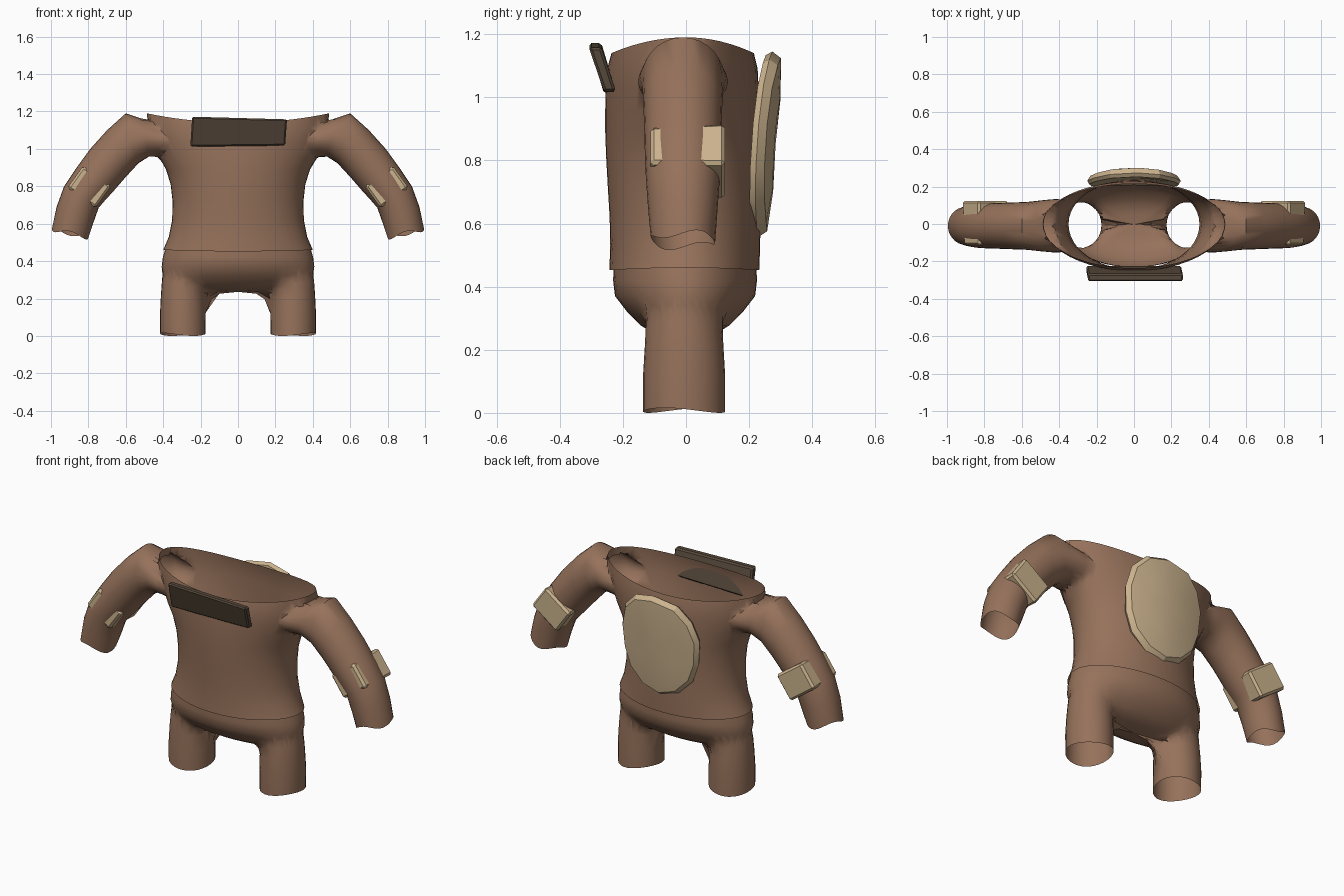
import bpy, bmesh, math
from mathutils import Vector

if "Cube" in bpy.data.objects:
    bpy.data.objects.remove(bpy.data.objects["Cube"])


def material(name, rgb):
    m = bpy.data.materials.new(name)
    m.diffuse_color = (*rgb, 1)
    m.use_nodes = True
    m.node_tree.nodes["Principled BSDF"].inputs["Base Color"].default_value = m.diffuse_color
    return m


BROWN = material("warm brown", (0.305, 0.168, 0.105))
TAN = material("pale tan", (0.60, 0.45, 0.27))
DARK = material("dark brown", (0.095, 0.067, 0.044))


def to_object(name, bm, mats, smooth=None):
    bmesh.ops.recalc_face_normals(bm, faces=bm.faces)
    me = bpy.data.meshes.new(name)
    bm.to_mesh(me)
    bm.free()
    ob = bpy.data.objects.new(name, me)
    bpy.context.collection.objects.link(ob)
    for m in mats:
        me.materials.append(m)
    if smooth:
        shade(ob, smooth)
    return ob


def shade(ob, angle):
    bpy.ops.object.select_all(action='DESELECT')
    ob.select_set(True)
    bpy.context.view_layer.objects.active = ob
    bpy.ops.object.shade_smooth_by_angle(angle=math.radians(angle))


def loft(name, rings, start_cap, end_cap, mats, smooth=None):
    """Skin closed rings; caps are fans carrying the given material index."""
    bm = bmesh.new()
    loops = [[bm.verts.new(p) for p in r] for r in rings]
    n = len(loops[0])
    for a, b in zip(loops, loops[1:]):
        for i in range(n):
            bm.faces.new((a[i], a[(i + 1) % n], b[(i + 1) % n], b[i]))
    for loop, idx in ((loops[0], start_cap), (loops[-1], end_cap)):
        c = bm.verts.new(sum((v.co for v in loop), Vector()) / n)
        for i in range(n):
            bm.faces.new((loop[i], loop[(i + 1) % n], c)).material_index = idx
    return to_object(name, bm, mats, smooth)


def angles(n):
    return [2 * math.pi * i / n for i in range(n)]


def join_open(base, parts, in_joint):
    """Union the parts, open the caps (index 1) and soften the seams."""
    bpy.context.view_layer.objects.active = base
    for p in parts:
        mod = base.modifiers.new("union", 'BOOLEAN')
        mod.operation = 'UNION'
        mod.solver = 'EXACT'
        mod.object = p
        bpy.ops.object.modifier_apply(modifier=mod.name)
        bpy.data.objects.remove(p)
    bm = bmesh.new()
    bm.from_mesh(base.data)
    bmesh.ops.delete(bm, geom=[f for f in bm.faces if f.material_index == 1],
                     context='FACES')
    seam = [v for v in bm.verts if in_joint(v.co) and not v.is_boundary]
    for _ in range(4):
        bmesh.ops.smooth_vert(bm, verts=seam, factor=0.5, use_axis_x=True,
                              use_axis_y=True, use_axis_z=True)
    bm.to_mesh(base.data)
    bm.free()
    while len(base.data.materials) > 1:
        base.data.materials.pop()
    shade(base, 50)


# Tunic body: z, half width, front y, back y, extra height at the sides
TORSO = [(0.452, 0.40, -0.243, 0.232, 0.008), (0.53, 0.37, -0.24, 0.235, 0),
         (0.62, 0.352, -0.242, 0.236, 0), (0.72, 0.35, -0.248, 0.236, 0),
         (0.81, 0.36, -0.253, 0.236, 0), (0.89, 0.385, -0.256, 0.235, 0),
         (0.96, 0.425, -0.256, 0.233, 0), (1.03, 0.46, -0.254, 0.23, 0.015),
         (1.09, 0.482, -0.25, 0.227, 0.035), (1.14, 0.487, -0.236, 0.215, 0.05)]
rings = []
for z, w, yf, yb, lift in TORSO:
    rings.append([Vector((w * math.cos(a), math.sin(a) * (yb if math.sin(a) > 0 else -yf),
                          z + lift * math.cos(a) ** 2)) for a in angles(48)])
tunic = loft("tunic", rings, 1, 1, [BROWN, BROWN])

# Sleeves: upper x, z, lower x, z, half depth
SLEEVE = [(0.30, 1.09, 0.30, 0.99, 0.12), (0.43, 1.13, 0.41, 0.955, 0.155),
          (0.53, 1.167, 0.47, 0.975, 0.14), (0.60, 1.19, 0.52, 0.95, 0.127),
          (0.70, 1.10, 0.60, 0.85, 0.125), (0.79, 1.0, 0.665, 0.775, 0.122),
          (0.87, 0.89, 0.715, 0.72, 0.12), (0.93, 0.80, 0.745, 0.685, 0.117),
          (0.97, 0.69, 0.775, 0.60, 0.11), (0.995, 0.57, 0.80, 0.525, 0.102)]


def sleeve(s):
    rings = []
    for k, (ux, uz, lx, lz, d) in enumerate(SLEEVE):
        up, low = Vector((ux * s, 0, uz)), Vector((lx * s, 0, lz))
        mid, half = (up + low) / 2, (up - low) / 2
        rag = 0.012 if k == len(SLEEVE) - 1 else 0
        rings.append([mid + half * math.cos(a) +
                      Vector((0, d * math.sin(a) - 0.01, rag * math.sin(3 * a)))
                      for a in angles(28)])
    return loft("sleeve", rings, 0, 1, [BROWN, BROWN])


join_open(tunic, [sleeve(1), sleeve(-1)],
          lambda c: 0.41 < abs(c.x) < 0.57 and c.z < 1.14)

# Trousers: rounded hips joined to two open legs
HIPS = [(0.235, 0.20, 0.06), (0.245, 0.29, 0.10), (0.27, 0.36, 0.145),
        (0.31, 0.395, 0.183), (0.37, 0.408, 0.222), (0.42, 0.402, 0.228),
        (0.48, 0.385, 0.225)]
trousers = loft("trousers", [[Vector((w * math.cos(a), d * math.sin(a) - 0.003, z))
                              for a in angles(48)] for z, w, d in HIPS],
                0, 1, [BROWN, BROWN])
LEG = [(0.36, 0.09, 0.09), (0.30, 0.118, 0.122), (0.24, 0.121, 0.128),
       (0.12, 0.122, 0.13), (0.008, 0.121, 0.13)]


def leg(s):
    rings = [[Vector((s * (0.295 + w * math.cos(a)), d * math.sin(a) - 0.006,
                      z + (0.008 * math.cos(2 * a + 1) if z < 0.1 else 0)))
              for a in angles(28)] for z, w, d in LEG]
    return loft("leg", rings, 0, 1, [BROWN, BROWN])


join_open(trousers, [leg(1), leg(-1)], lambda c: 0.21 < c.z < 0.34)


def prism(name, corners, mat, bevel=0.0):
    """Box from eight corners: four of one face, then four opposite."""
    bm = bmesh.new()
    v = [bm.verts.new(c) for c in corners]
    bm.faces.new(v[:4])
    bm.faces.new(v[4:])
    for i in range(4):
        j = (i + 1) % 4
        bm.faces.new((v[i], v[j], v[4 + j], v[4 + i]))
    if bevel:
        bmesh.ops.bevel(bm, geom=bm.edges[:], offset=bevel, segments=1, affect='EDGES')
    return to_object(name, bm, [mat])


# Slanted dark collar plate
prism("collar_plate",
      [(-0.245, -0.308, 1.172), (0.262, -0.308, 1.158), (0.252, -0.26, 1.018), (-0.255, -0.26, 1.012),
       (-0.245, -0.268, 1.172), (0.262, -0.268, 1.158), (0.252, -0.222, 1.018), (-0.255, -0.222, 1.012)],
      DARK, 0.008)

# Domed back patch
OUTLINE = [(-0.13, 1.12), (0.02, 1.145), (0.14, 1.12), (0.22, 1.04), (0.25, 0.92),
           (0.24, 0.78), (0.20, 0.67), (0.11, 0.585), (0.0, 0.555), (-0.11, 0.59),
           (-0.20, 0.68), (-0.24, 0.79), (-0.25, 0.93), (-0.21, 1.04)]


def patch_ring(scale, base, curve):
    pts = []
    for x, z in OUTLINE:
        x, z = x * scale, 0.85 + (z - 0.85) * scale
        pts.append(Vector((x, base - curve * x * x + 0.08 * (z - 0.85), z)))
    return pts


loft("back_patch", [patch_ring(0.5, 0.232, 0.4), patch_ring(0.96, 0.23, 0.4),
                    patch_ring(1.0, 0.25, 0.4), patch_ring(0.93, 0.279, 0.5),
                    patch_ring(0.5, 0.288, 0.5)], 0, 0, [TAN], 25)

# Elbow blocks whose corners emerge from the sleeves
for s, side in ((1, "left"), (-1, "right")):
    along, across = Vector((0.58 * s, 0, -0.81)), Vector((0.81 * s, 0, 0.58))
    centre = Vector((0.795 * s, 0, 0.797))
    corners = []
    for y, w, h in ((-0.113, 0.092, 0.072), (0.124, 0.10, 0.08)):
        for a, b in ((-1, -1), (1, -1), (1, 1), (-1, 1)):
            corners.append(centre + along * a * h + across * b * w + Vector((0, y, 0)))
    prism(side + "_elbow_patch", corners, TAN, 0.012)
